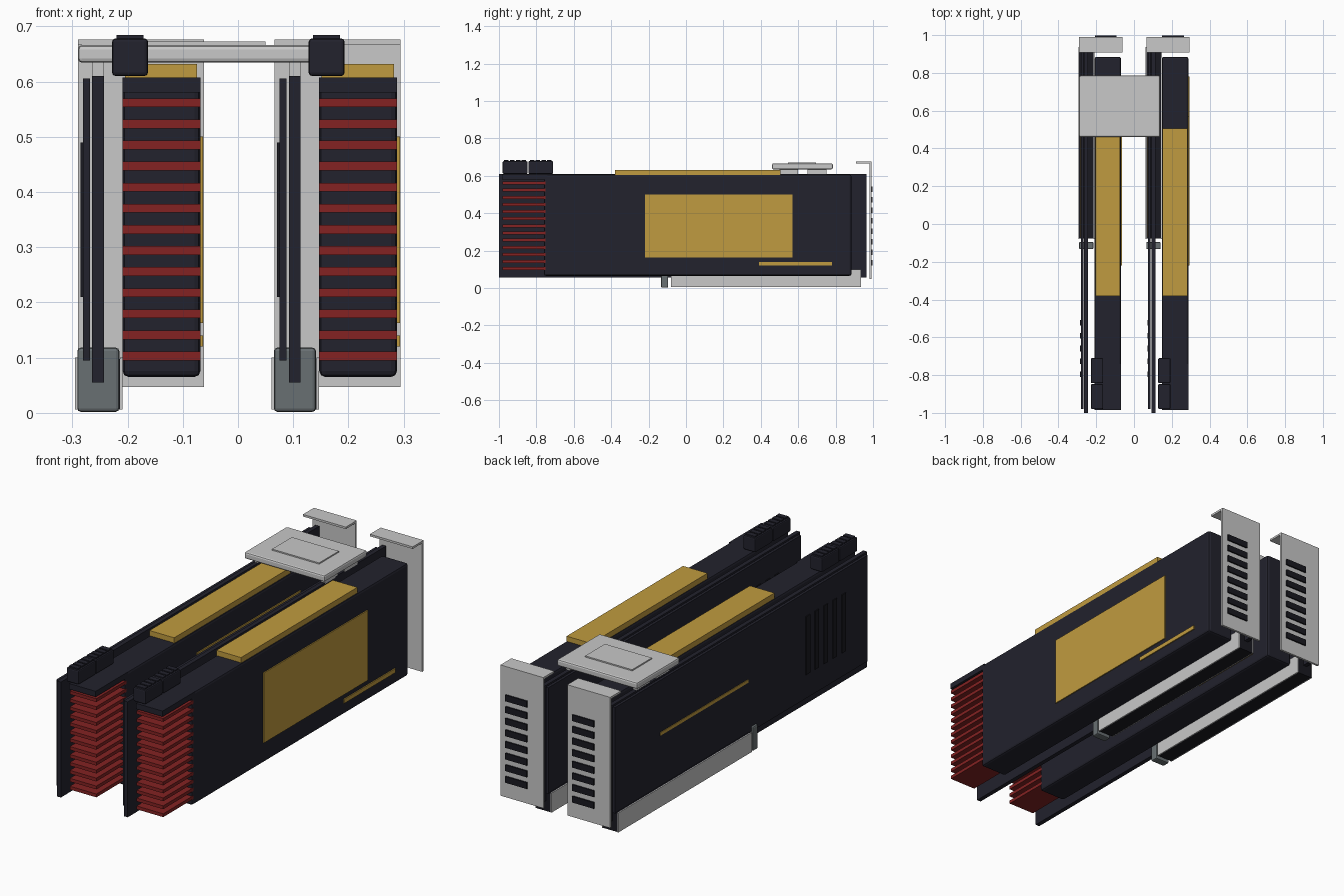
import bpy

cube = bpy.data.objects.get("Cube")
if cube:
    bpy.data.objects.remove(cube, do_unlink=True)


def material(name, r, g, b):
    m = bpy.data.materials.new(name)
    m.use_nodes = True
    m.diffuse_color = (r, g, b, 1)
    m.node_tree.nodes["Principled BSDF"].inputs["Base Color"].default_value = (r, g, b, 1)
    return m


DARK = material("dark_navy", 0.016, 0.016, 0.026)
BLACK = material("near_black", 0.010, 0.010, 0.015)
GOLD = material("gold", 0.53, 0.33, 0.05)
STEEL = material("light_steel", 0.58, 0.58, 0.58)
RED = material("dark_red", 0.23, 0.016, 0.016)
GREY = material("latch_grey", 0.14, 0.16, 0.17)


def box(name, mat, x, y, z, bevel=0.0):
    """Box spanning the given (min, max) ranges, with an optional chamfer."""
    bpy.ops.mesh.primitive_cube_add(size=1, location=[sum(r) / 2 for r in (x, y, z)])
    ob = bpy.context.object
    ob.name = name
    ob.scale = [r[1] - r[0] for r in (x, y, z)]
    bpy.ops.object.transform_apply(location=False, rotation=False, scale=True)
    ob.data.materials.append(mat)
    if bevel:
        mod = ob.modifiers.new("Bevel", 'BEVEL')
        mod.width = bevel
        mod.segments = 2
    return ob


def card(side, dx):
    def part(name, mat, x, y, z, bevel=0.0):
        return box(f"{side}_{name}", mat, (x[0] + dx, x[1] + dx), y, z, bevel)

    # Circuit board, back plate and cooler shroud
    part("circuit_board", DARK, (-0.264, -0.243), (-1, 0.965), (0.055, 0.61))
    part("back_plate", DARK, (-0.281, -0.268), (-0.98, 0.94), (0.095, 0.605))
    part("back_accent", GOLD, (-0.284, -0.28), (-0.07, 0.6), (0.34, 0.355))
    for i in range(5):
        y = -0.81 + i * 0.068
        part("back_vent", BLACK, (-0.285, -0.28), (y, y + 0.03), (0.21, 0.49))
    part("shroud", DARK, (-0.209, -0.068), (-0.76, 0.885), (0.065, 0.607), 0.011)

    # Heat sink fins under a top cap
    for i in range(13):
        z = 0.103 + i * 0.0382
        part("fin", RED, (-0.209, -0.068), (-0.98, -0.75), (z - 0.008, z + 0.008))
    part("fin_cap", DARK, (-0.209, -0.068), (-0.985, -0.74), (0.58, 0.607))

    # Gold trim on the side and top
    part("side_panel", GOLD, (-0.07, -0.063), (-0.22, 0.57), (0.163, 0.5))
    part("side_accent", GOLD, (-0.07, -0.063), (0.39, 0.78), (0.12, 0.14))
    part("top_bar", GOLD, (-0.205, -0.074), (-0.38, 0.505), (0.605, 0.632))

    # Ribbed power sockets
    for y in (-0.98, -0.843):
        part("power_socket", DARK, (-0.228, -0.163), (y, y + 0.133), (0.61, 0.678), 0.006)
        for i in range(4):
            r = y + 0.008 + i * 0.031
            part("socket_rib", DARK, (-0.22, -0.171), (r, r + 0.024), (0.67, 0.684))

    # Slotted rear bracket with folded lip
    part("bracket", STEEL, (-0.29, -0.062), (0.98, 0.991), (0.047, 0.676))
    part("bracket_lip", STEEL, (-0.29, -0.062), (0.908, 0.985), (0.666, 0.676))
    for i in range(8):
        z = 0.12 + i * 0.056
        part("bracket_vent", BLACK, (-0.207, -0.092), (0.99, 0.998), (z, z + 0.03))

    # Armoured slot and its latch
    part("slot_core", BLACK, (-0.29, -0.214), (-0.078, 0.934), (0.006, 0.098))
    for x in (-0.295, -0.214):
        part("slot_armour", STEEL, (x, x + 0.005), (-0.08, 0.936), (0.006, 0.1))
    part("slot_latch", GREY, (-0.291, -0.215), (-0.133, -0.095), (0.002, 0.118), 0.006)

    # Bridge contacts on the board's top edge
    for y in (0.5, 0.65):
        part("bridge_foot", STEEL, (-0.263, -0.243), (y, y + 0.1), (0.605, 0.637))


card("right", 0)
card("left", 0.356)

# Bridge joining the two cards
box("bridge", STEEL, (-0.29, 0.138), (0.46, 0.785), (0.634, 0.666), 0.008)
box("bridge_cap", STEEL, (-0.2, 0.05), (0.545, 0.695), (0.66, 0.672))
